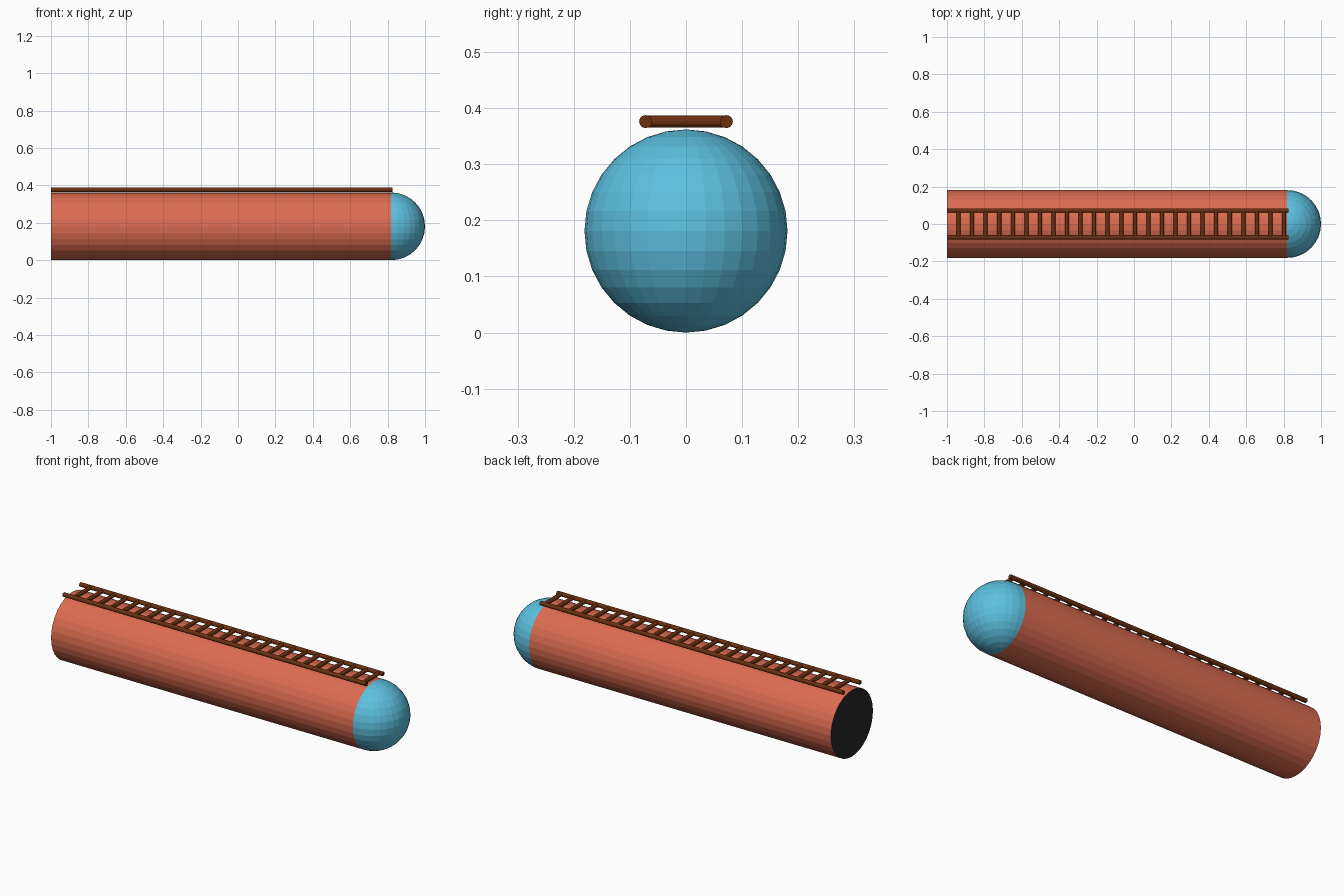
import bpy
import bmesh
import math
from mathutils import Matrix, Vector

if "Cube" in bpy.data.objects:
    bpy.data.objects.remove(bpy.data.objects["Cube"], do_unlink=True)

RADIUS = 0.181
TAIL, SHOULDER = -1.0, 0.819
LADDER_Z = 0.376
RUNGS = 25


def material(name, rgb):
    mat = bpy.data.materials.new(name)
    mat.use_nodes = True
    mat.diffuse_color = (*rgb, 1)
    mat.node_tree.nodes["Principled BSDF"].inputs["Base Color"].default_value = (*rgb, 1)
    return mat


def finish(name, bm, *mats):
    mesh = bpy.data.meshes.new(name)
    bm.to_mesh(mesh)
    bm.free()
    for mat in mats:
        mesh.materials.append(mat)
    obj = bpy.data.objects.new(name, mesh)
    bpy.context.collection.objects.link(obj)
    return obj


def add_rod(bm, start, end, radius, sides):
    """Closed cylinder between two points."""
    start, end = Vector(start), Vector(end)
    axis = end - start
    turn = axis.to_track_quat("Z", "Y").to_matrix().to_4x4()
    bmesh.ops.create_cone(bm, cap_ends=True, segments=sides, radius1=radius,
                          radius2=radius, depth=axis.length,
                          matrix=Matrix.Translation((start + end) / 2) @ turn)


red = material("coral red", (0.72, 0.15, 0.083))
blue = material("sky blue", (0.108, 0.53, 0.74))
brown = material("dark brown", (0.147, 0.03, 0.005))
black = material("soft black", (0.02, 0.02, 0.02))

# Tank body, with a black end face at the tail
bm = bmesh.new()
add_rod(bm, (TAIL, 0, RADIUS), (SHOULDER, 0, RADIUS), RADIUS, 32)
bm.normal_update()
for face in bm.faces:
    face.material_index = 1 if face.normal.x < -0.9 else 0
finish("tank_body", bm, red, black)

# Domed nose: half of a sphere with upright poles
bm = bmesh.new()
bmesh.ops.create_uvsphere(bm, u_segments=32, v_segments=16, radius=RADIUS)
bmesh.ops.bisect_plane(bm, geom=bm.verts[:] + bm.edges[:] + bm.faces[:], dist=1e-5,
                       plane_co=(0, 0, 0), plane_no=(1, 0, 0), clear_inner=True)
dome = finish("nose_dome", bm, blue)
dome.location = (SHOULDER, 0, RADIUS)

# Ladder rails
for side, y in (("left", 0.072), ("right", -0.072)):
    bm = bmesh.new()
    add_rod(bm, (TAIL, y, LADDER_Z), (0.825, y, LADDER_Z), 0.0115, 16)
    finish("ladder_rail_" + side, bm, brown)

# Ladder rungs
bm = bmesh.new()
for i in range(RUNGS):
    x = -0.938 + i * 0.0725
    add_rod(bm, (x, -0.072, LADDER_Z), (x, 0.072, LADDER_Z), 0.0108, 12)
finish("ladder_rungs", bm, brown)
